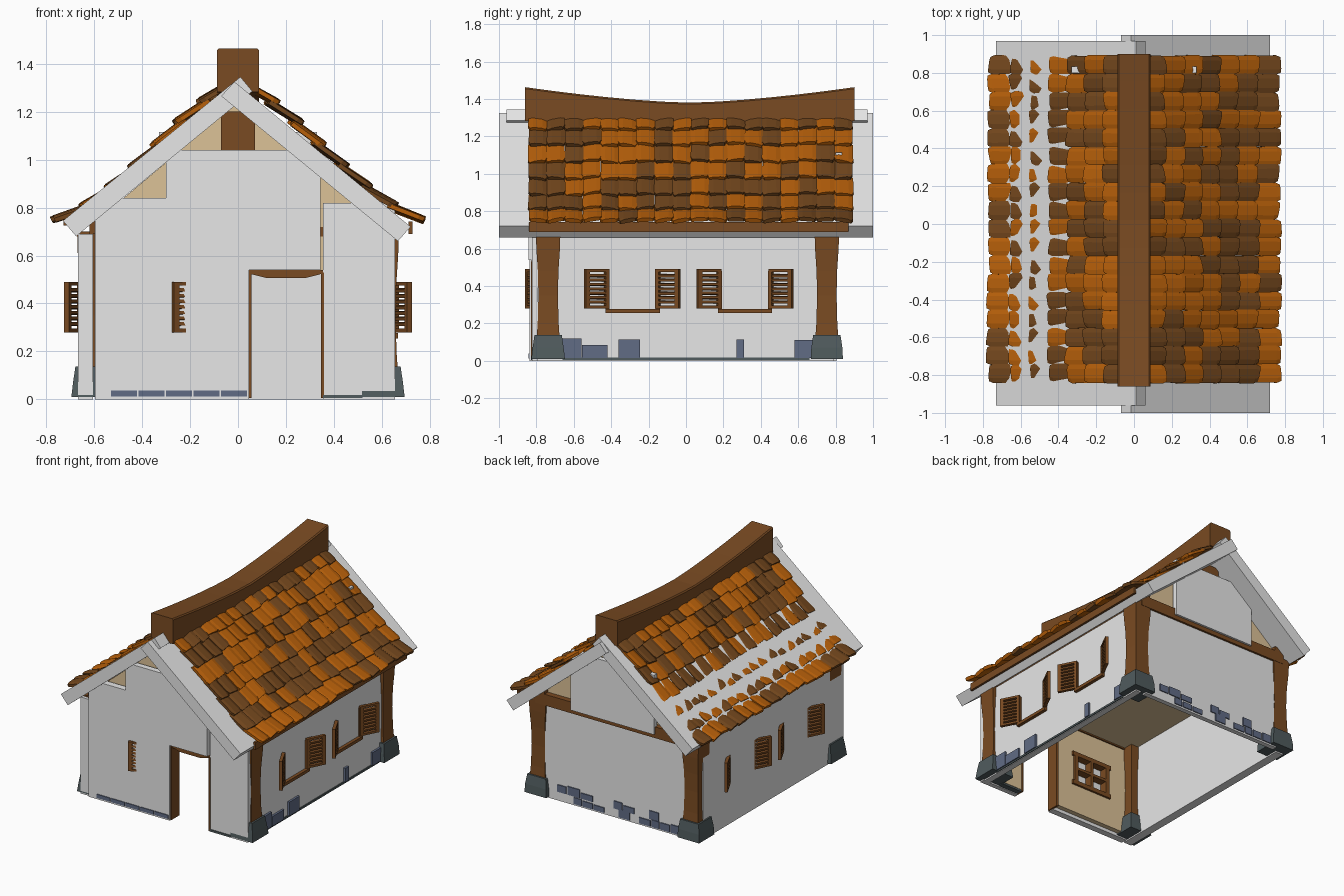
import bpy, bmesh, math, random
from mathutils import Vector, Matrix

if "Cube" in bpy.data.objects:
    bpy.data.objects.remove(bpy.data.objects["Cube"])

random.seed(11)

def mat(name, r, g, b):
    m = bpy.data.materials.new(name)
    m.diffuse_color = (r, g, b, 1)
    m.use_nodes = True
    m.node_tree.nodes["Principled BSDF"].inputs["Base Color"].default_value = m.diffuse_color
    return m

GREY = mat("pale_grey_plaster", 0.8, 0.8, 0.8)
BEIGE = mat("beige_plaster", 0.72, 0.54, 0.31)
WOOD = mat("brown_timber", 0.195, 0.07, 0.016)
ORANGE = mat("orange_tile", 0.47, 0.115, 0.003)
DARKTILE = mat("brown_tile", 0.17, 0.062, 0.012)
STONE = mat("dark_stone", 0.08, 0.105, 0.11)
BLUE = mat("blue_stone", 0.12, 0.15, 0.235)

def finish(bm, name, *mats):
    bmesh.ops.recalc_face_normals(bm, faces=bm.faces)
    me = bpy.data.meshes.new(name)
    bm.to_mesh(me)
    bm.free()
    for m in mats:
        me.materials.append(m)
    ob = bpy.data.objects.new(name, me)
    bpy.context.collection.objects.link(ob)
    return ob

def add_box(bm, lo, hi, M=Matrix()):
    lo, hi = Vector(lo), Vector(hi)
    S = Matrix.Translation((lo + hi) / 2) @ Matrix.Diagonal((*(hi - lo), 1))
    bmesh.ops.create_cube(bm, size=1, matrix=M @ S)

def boxes(name, m, *pairs):
    bm = bmesh.new()
    for lo, hi in pairs:
        add_box(bm, lo, hi)
    return finish(bm, name, m)

def loft(bm, rings):
    rows = [[bm.verts.new(p) for p in r] for r in rings]
    n = len(rows[0])
    for a, b in zip(rows, rows[1:]):
        for i in range(n):
            bm.faces.new((a[i], a[(i + 1) % n], b[(i + 1) % n], b[i]))
    bm.faces.new(rows[0])
    bm.faces.new(rows[-1])

def prism(name, m, pts, y0, y1):
    bm = bmesh.new()
    loft(bm, [[(x, y, z) for x, z in pts] for y in (y0, y1)])
    return finish(bm, name, m)

def square(cx, cy, z, h):
    return [(cx - h, cy - h, z), (cx + h, cy - h, z), (cx + h, cy + h, z), (cx - h, cy + h, z)]

# Grey roof slabs
prism("left_roof_slab", GREY, [(-0.73, 0.745), (0.01, 1.345), (0.06, 1.285), (-0.675, 0.68)], -0.96, 0.97)
prism("right_roof_slab", GREY, [(0.72, 0.72), (-0.015, 1.325), (-0.07, 1.265), (0.667, 0.66)], -1, 1)

# Plaster wall panels
boxes("front_wall_panels", GREY,
      ((-0.596, -0.837, 0), (0.045, -0.79, 0.84)),
      ((0.355, -0.824, 0), (0.655, -0.79, 0.82)))
gable = [(-0.3, 0.54), (-0.3, 0.99), (-0.24, 1.04), (0.24, 1.04), (0.345, 0.96), (0.345, 0.54)]
prism("front_gable_panel", GREY, gable, -0.842, -0.8)
boxes("back_wall_panel", GREY, ((-0.57, 0.77, 0), (0.57, 0.805, 0.67)))
boxes("back_gable_panel", GREY, ((-0.33, 0.8, 0.69), (0.33, 0.835, 1.115)))
boxes("left_wall_panel", GREY, ((-0.667, -0.826, 0), (-0.604, 0.76, 0.69)))
boxes("right_wall_panel", GREY, ((0.6, -0.79, 0), (0.645, 0.79, 0.67)))

# Inner plaster, gable ends and ceiling
boxes("inner_front_wall", BEIGE,
      ((-0.6, -0.785, 0.02), (-0.38, -0.75, 0.68)), ((-0.12, -0.785, 0.02), (0.045, -0.75, 0.68)),
      ((-0.38, -0.785, 0.02), (-0.12, -0.75, 0.25)), ((-0.38, -0.785, 0.46), (-0.12, -0.75, 0.68)),
      ((0.355, -0.785, 0.02), (0.6, -0.75, 0.68)), ((0.045, -0.785, 0.54), (0.355, -0.75, 0.68)))
for name, y in (("front_gable_wall", -0.78), ("back_gable_wall", 0.75)):
    prism(name, BEIGE, [(-0.62, 0.68), (0.62, 0.68), (0.62, 0.72), (0, 1.24), (-0.62, 0.72)], y, y + 0.03)
boxes("ceiling", BEIGE, ((-0.6, -0.75, 0.67), (0.6, 0.75, 0.69)))

# Timber frame: plates along the eaves, cross beams and ridge beam
boxes("wall_plates", WOOD, *[((s * 0.583 - 0.037, -0.81, 0.69), (s * 0.583 + 0.037, 0.82, 0.77)) for s in (-1, 1)])
boxes("cross_beams", WOOD, ((-0.62, 0.765, 0.66), (0.62, 0.82, 0.74)), ((-0.6, -0.785, 0.66), (0.6, -0.74, 0.72)))
boxes("ridge_beam", WOOD, ((-0.07, -0.8, 1.0), (0.07, 0.8, 1.2)))
boxes("eave_boards", WOOD, *[((s * 0.72 - 0.008, -0.84, 0.69 + z), (s * 0.72 + 0.008, 0.87, 0.742))
                             for s, z in ((-1, 0.035), (1, 0))])

# Flared corner posts on tapered stone feet
for sx, side in ((-1, "left"), (1, "right")):
    for sy, end in ((-1, "front"), (1, "back")):
        cx, cy = sx * 0.605, sy * 0.745 + 0.008
        bm = bmesh.new()
        loft(bm, [square(cx, cy, z, h) for z, h in
                  ((0.1, 0.063), (0.2, 0.056), (0.35, 0.052), (0.48, 0.055), (0.6, 0.063), (0.7, 0.066))])
        finish(bm, f"{end}_{side}_post", WOOD)
        bm = bmesh.new()
        h0 = 0.09 if sy < 0 else 0.086
        loft(bm, [square(cx, cy, z, h) for z, h in ((0.01, h0), (0.07, 0.083), (0.138, 0.073))])
        finish(bm, f"{end}_{side}_foot", STONE)

# Base stones along the right, front and back walls
stones = [((0.6, a, 0.015), (0.66, b, h)) for a, b, h in
          ((-0.66, -0.56, 0.12), (-0.555, -0.42, 0.085), (-0.36, -0.245, 0.115),
           (0.27, 0.31, 0.115), (0.58, 0.68, 0.11))]
for i in range(5):
    x = -0.53 + i * 0.115
    stones.append(((x, -0.843, 0.012), (x + 0.108, -0.8, 0.038)))
for z in (0.012, 0.065):
    x = -0.52
    while x < 0.4:
        w = random.uniform(0.05, 0.1)
        if random.random() < 0.6:
            stones.append(((x, 0.78, z), (x + w, 0.812, z + random.uniform(0.035, 0.06))))
        x += w + 0.01
boxes("base_stones", BLUE, *stones)
boxes("base_strips", STONE, ((0.6, -0.66, 0.004), (0.652, 0.66, 0.018)), ((0.355, -0.83, 0.005), (0.52, -0.75, 0.018)))

# Door frame with a slightly arched lintel
boxes("door_jambs", WOOD, ((0.042, -0.83, 0.005), (0.056, -0.74, 0.53)), ((0.346, -0.83, 0.005), (0.358, -0.74, 0.53)))
prism("door_lintel", WOOD, [(0.045, 0.54), (0.355, 0.54), (0.355, 0.525), (0.28, 0.506), (0.12, 0.506), (0.045, 0.525)],
      -0.825, -0.74)

# Window frame seen from inside the front wall
x0, x1, z0, z1 = -0.4, -0.1, 0.23, 0.48
boxes("front_window", WOOD, *[((a, -0.79, b), (c, -0.735, d)) for a, b, c, d in
      ((x0, z0, x0 + .03, z1), (x1 - .03, z0, x1, z1), (x0 - .015, z0, x1 + .015, z0 + .03),
       (x0 - .015, z1 - .03, x1 + .015, z1), (-0.26, z0, -0.24, z1), (x0, 0.345, x1, 0.365))])

# Louvred shutters standing half open
def shutter(name, hinge, d, w=0.14, h=0.21):
    M = Matrix.Translation(hinge) @ Matrix.Rotation(math.atan2(d[1], d[0]), 4, 'Z')
    bm = bmesh.new()
    for a, b in ((0, 0.02), (w - 0.025, w)):
        add_box(bm, (a, -0.011, 0), (b, 0.011, h), M)
    for z in (0, h - 0.015):
        add_box(bm, (0, -0.011, z), (w, 0.011, z + 0.015), M)
    for i in range(7):
        T = M @ Matrix.Translation((0, 0, 0.034 + i * 0.0235)) @ Matrix.Rotation(0.2, 4, 'X')
        add_box(bm, (0.01, -0.009, -0.007), (w - 0.01, 0.009, 0.007), T)
    finish(bm, name, WOOD)

for sx, side in ((-1, "left"), (1, "right")):
    for i, (a, b) in enumerate(((-0.415, -0.16), (0.185, 0.445))):
        shutter(f"{side}_shutter_{i}_a", (sx * 0.652, a, 0.28), (sx * 0.45, -0.89))
        shutter(f"{side}_shutter_{i}_b", (sx * 0.652, b, 0.28), (sx * 0.45, 0.89))
shutter("front_shutter", (-0.145, -0.79, 0.28), (-0.9, -0.43))
sills = []
for a, b in ((-0.43, -0.14), (0.17, 0.46)):
    sills += [((0.62, a, 0.255), (0.668, b, 0.277)), ((0.62, a, 0.27), (0.655, a + 0.022, 0.48)),
              ((0.62, b - 0.022, 0.27), (0.655, b, 0.48))]
boxes("right_window_sills", WOOD, *sills)

# Sagging ridge cap
bm = bmesh.new()
rings = []
for i in range(13):
    y = -0.86 + 1.76 * i / 12
    t = 1.38 + 0.083 * abs((y - 0.02) / 0.88) ** 1.5
    rings.append([(-0.088, y, t - 0.18), (0.088, y, t - 0.18), (0.088, y, t - 0.008),
                  (0.08, y, t), (-0.08, y, t), (-0.088, y, t - 0.008)])
loft(bm, rings)
finish(bm, "ridge_cap", WOOD)

# Roof tiles: arched planks with clipped lower corners, laid along a sagging profile
def along(pts, s):
    for a, b in zip(pts, pts[1:]):
        l = (b - a).length
        if s <= l or b is pts[-1]:
            return a + (b - a) * s / l
        s -= l

def tiles(name, sx, profile, rows=7, cols=18):
    pts = [Vector(p) for p in profile]
    total = sum((b - a).length for a, b in zip(pts, pts[1:]))
    step, pitch = total / rows, 1.73 / cols
    bm = bmesh.new()
    for c in range(cols):
        shift = random.uniform(-0.012, 0.008)
        for r in range(rows):
            s = r * step + shift
            a, b = along(pts, max(0, s - 0.03)), along(pts, s + step)
            d = b - a
            L = d.length
            d.normalize()
            n = Vector((-d.y, d.x))
            yc = -0.84 + (c + 0.5) * pitch + random.uniform(-0.003, 0.003)
            w, tilt = pitch * 0.53, random.uniform(-0.008, 0.008)
            skew = random.uniform(-0.006, 0.006)
            # cross-sections down the slope: distance, half width
            rings = []
            for u, hw in ((0, w * 0.96), (L - 0.024, w), (L, w * 0.8)):
                ring = []
                for v, h in ((-1, 0), (-0.5, 0.006), (0.5, 0.006), (1, 0), (1, -0.018), (-1, -0.018)):
                    p = a + d * (u + skew * v) + n * (h - 0.014 + 0.022 * u / L + tilt * v)
                    ring.append((sx * p.x, yc + v * hw, p.y))
                rings.append(ring)
            k = len(bm.faces)
            loft(bm, rings)
            bm.faces.ensure_lookup_table()
            mi = int(random.random() < 0.5)
            for f in bm.faces[k:]:
                f.material_index = mi
    finish(bm, name, ORANGE, DARKTILE)

tiles("right_roof_tiles", 1, [(0.06, 1.32), (0.25, 1.165), (0.4, 1.018), (0.55, 0.885), (0.68, 0.793), (0.77, 0.75)])
tiles("left_roof_tiles", -1, [(0.06, 1.325), (0.25, 1.163), (0.4, 1.008), (0.55, 0.878), (0.66, 0.797), (0.77, 0.75)])
